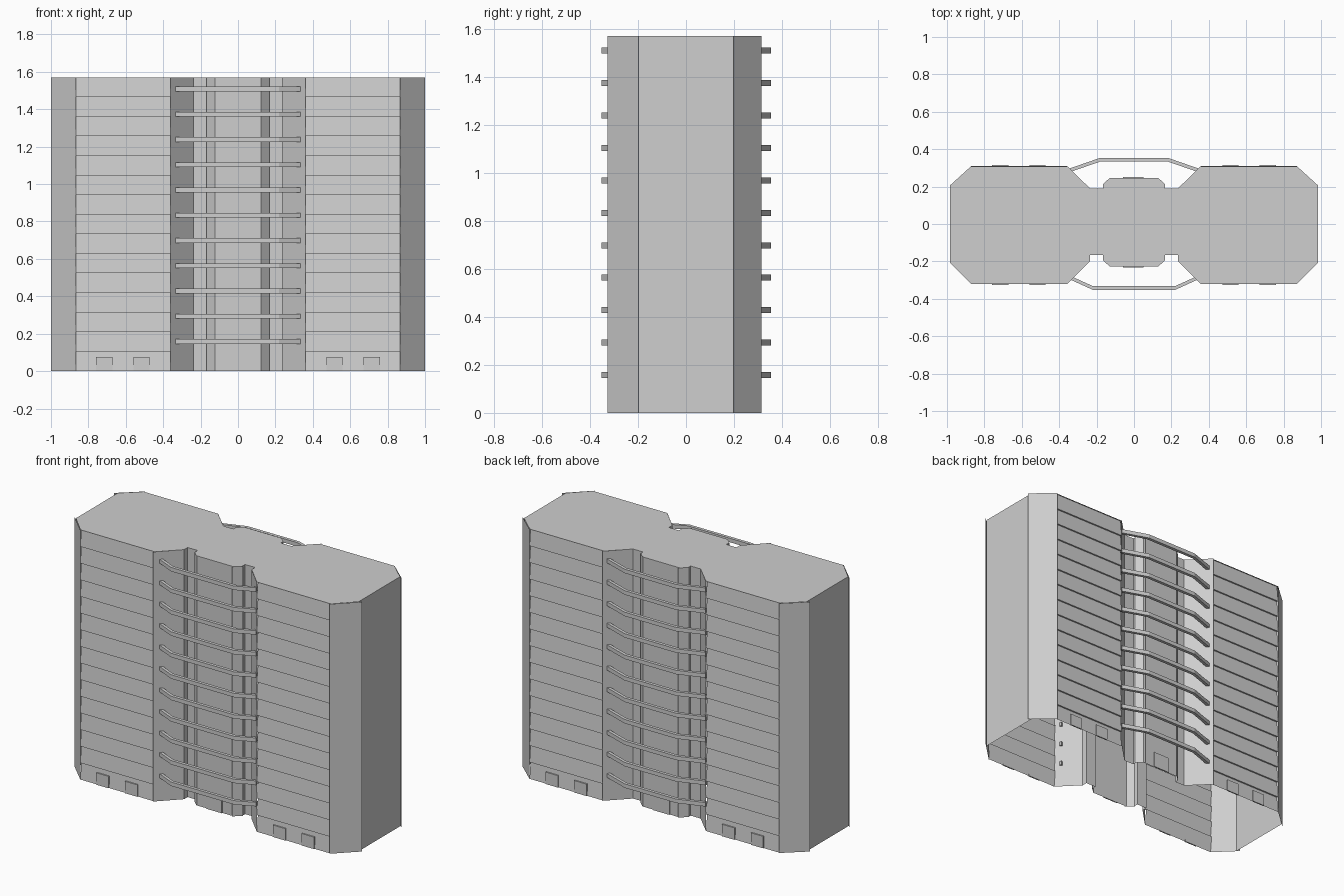
import bpy

cube = bpy.data.objects.get("Cube")
if cube:
    bpy.data.objects.remove(cube)

HEIGHT = 1.57
FLOORS = 15
RIBS = 11
LIP = 0.007      # how far corner panels stand proud of the walls

grey = bpy.data.materials.new("light concrete grey")
grey.use_nodes = True
grey.diffuse_color = (0.62, 0.62, 0.62, 1)
grey.node_tree.nodes["Principled BSDF"].inputs["Base Color"].default_value = (0.62, 0.62, 0.62, 1)


def make(name, verts, faces):
    mesh = bpy.data.meshes.new(name)
    mesh.from_pydata(verts, [], faces)
    mesh.materials.append(grey)
    obj = bpy.data.objects.new(name, mesh)
    bpy.context.collection.objects.link(obj)
    return obj


def strip(name, rail_a, rail_b, flip=False):
    """Row of quads between two rails of points."""
    n = len(rail_a)
    faces = [(i, i + 1, n + i + 1, n + i) for i in range(n - 1)]
    if flip:
        faces = [f[::-1] for f in faces]
    return make(name, rail_a + rail_b, faces)


def wall(name, points, flip=False):
    """Full-height wall along a plan polyline."""
    return strip(name, [(x, y, 0) for x, y in points],
                 [(x, y, HEIGHT) for x, y in points], flip)


def box(name, x0, x1, y0, y1, z0, z1):
    v = [(x, y, z) for z in (z0, z1) for x, y in ((x0, y0), (x1, y0), (x1, y1), (x0, y1))]
    f = [(3, 2, 1, 0), (4, 5, 6, 7)] + [(i, (i + 1) % 4, 4 + (i + 1) % 4, 4 + i) for i in range(4)]
    return make(name, v, f)


def rib(name, path, z, thick=0.02, tall=0.025):
    """Bent bar with a rectangular section following a plan path."""
    n = len(path)
    v = [(x, y + dy, z + dz) for dy, dz in ((-thick / 2, -tall / 2), (thick / 2, -tall / 2),
                                           (thick / 2, tall / 2), (-thick / 2, tall / 2))
         for x, y in path]
    f = [(k * n + i, k * n + i + 1, (k + 1) % 4 * n + i + 1, (k + 1) % 4 * n + i)
         for k in range(4) for i in range(n - 1)]
    f = [q[::-1] for q in f]
    f += [(0, n, 2 * n, 3 * n), (4 * n - 1, 3 * n - 1, 2 * n - 1, n - 1)]
    return make(name, v, f)


# Depths of each face: main wall, slot wall, slot corner, core side, core face,
# then the rib bend, rib end and rib reach
SIDES = {
    "front": dict(s=-1, main=0.32, slot=0.165, inner=0.20, core=0.227, bend=0.22, end=0.335,
                  end_y=0.29, reach=0.342),
    "back": dict(s=1, main=0.308, slot=0.19, inner=0.19, core=0.246, bend=0.18, end=0.35,
                 end_y=0.285, reach=0.344),
}
outline = {}

for side, d in SIDES.items():
    s, main, core = d["s"], d["main"], d["core"]
    half_outline = [(0.13, core), (0.165, core - 0.032), (0.165, d["slot"]), (0.235, d["slot"]),
                    (0.235, d["inner"]), (0.355, main), (0.872, main), (0.983, 0.207)]
    outline[side] = half_outline

    for hand, sx in (("left", 1), ("right", -1)):
        flip = sx * s > 0
        tag = f"{side}_{hand}"

        def plan(points):
            return [(sx * x, s * y) for x, y in points]

        # Corner panels and the recess beside the core
        wall(f"outer_corner_{tag}", plan([(0.867, main + LIP), (1.0, 0.197)]), flip)
        wall(f"inner_corner_{tag}", plan([(0.235, d["inner"]), (0.361, main + LIP)]), flip)
        wall(f"recess_{tag}", plan([(0.165, core - 0.034), (0.165, d["slot"]),
                                    (0.235, d["slot"]), (0.235, d["inner"])]), flip)
        wall(f"core_corner_{tag}", plan([(0.122, core + LIP), (0.168, core - 0.035)]), flip)

        # Overlapping floor bands, each leaning out towards its lower edge
        profile = []
        for i in range(FLOORS):
            profile += [(main + 0.002, HEIGHT * i / FLOORS),
                        (main - 0.008, HEIGHT * (i + 1) / FLOORS)]
        strip(f"floor_bands_{tag}",
              [(sx * 0.357, s * y, z) for y, z in profile],
              [(sx * 0.872, s * y, z) for y, z in profile], not flip)

        # Thin entrance plates
        for i, x in enumerate((0.515, 0.715)):
            ys = sorted((s * (main - 0.001), s * (main + 0.007)))
            box(f"entrance_{tag}_{i + 1}", sx * x - 0.043, sx * x + 0.043, *ys, 0, 0.075)

    # Central core face and its entrance
    wall(f"core_face_{side}", [(-0.13, s * core), (0.13, s * core)], s > 0)
    ys = sorted((s * (core - 0.001), s * (core + 0.006)))
    box(f"core_entrance_{side}", -0.06, 0.05, *ys, 0, 0.1)

    # Bent ribs across the recess
    path = [(-d["end"], s * d["end_y"]), (-d["bend"], s * d["reach"]),
            (d["bend"], s * d["reach"]), (d["end"], s * d["end_y"])]
    for i in range(RIBS):
        rib(f"rib_{side}_{i + 1}", path, 0.158 + 0.135 * i)

# End walls
wall("end_wall_left", [(0.983, -0.212), (0.983, 0.212)])
wall("end_wall_right", [(-0.983, -0.212), (-0.983, 0.212)], True)

# Roof following the plan outline; the underside stays open
f, b = outline["front"], outline["back"]
ring = ([(x, -y) for x, y in f] + [(x, y) for x, y in reversed(b)]
        + [(-x, y) for x, y in b] + [(-x, -y) for x, y in reversed(f)])
ring = [p for i, p in enumerate(ring) if p != ring[i - 1]]
make("roof", [(x, y, HEIGHT) for x, y in ring], [tuple(range(len(ring)))])
